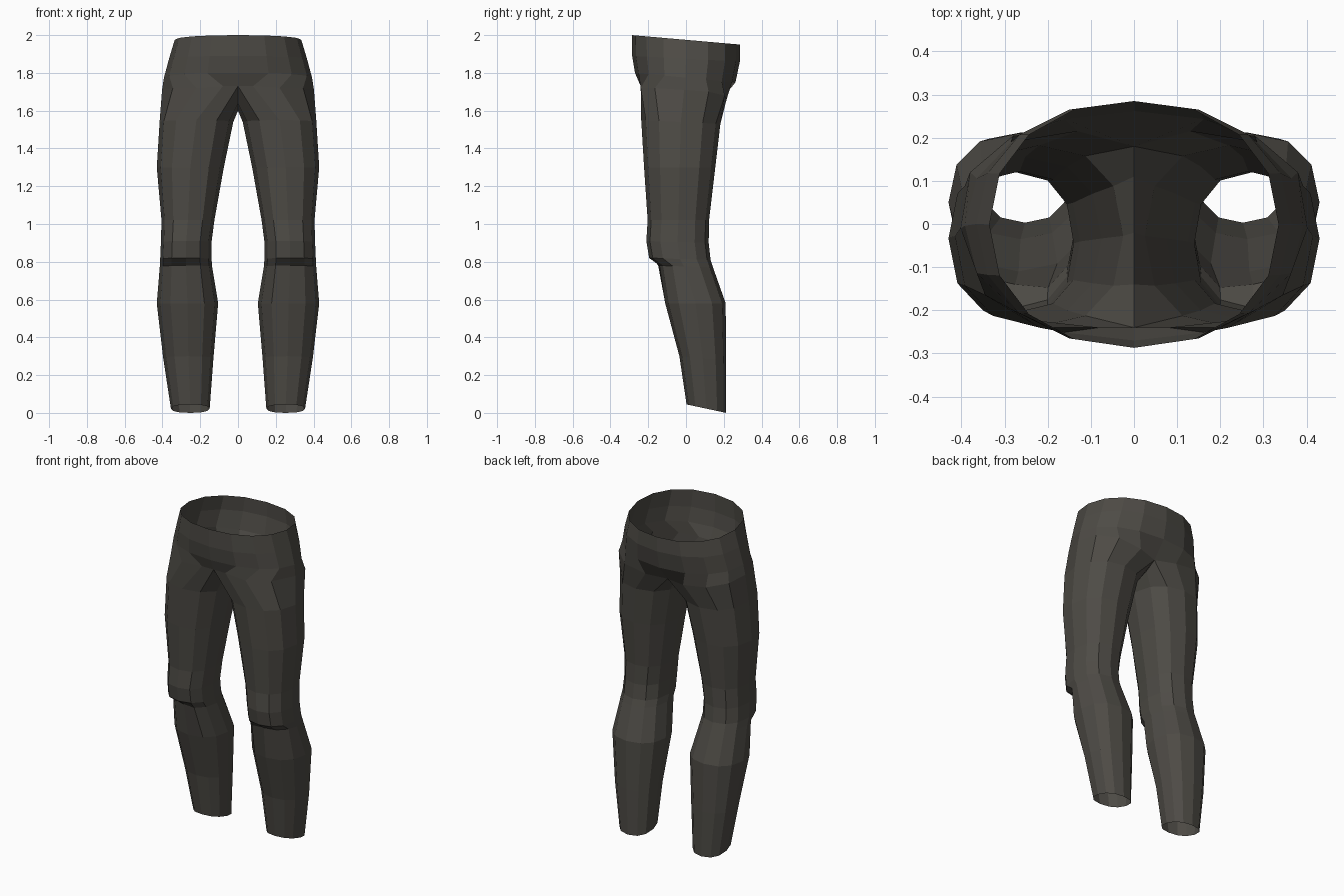
import bpy, bmesh
from math import sin, cos, radians, copysign

if "Cube" in bpy.data.objects:
    bpy.data.objects.remove(bpy.data.objects["Cube"])

OUTER, INNER = 9, 3          # points round the hip side, points along the crotch
N = OUTER + INNER


def sup(v, p):
    return copysign(abs(v) ** p, v)


def oval(x0, x1, y0, y1, zf, zb, angles, p):
    """Rounded section; height runs from zf at the front to zb at the back."""
    cx, cy, rx, ry = (x0 + x1) / 2, (y0 + y1) / 2, (x1 - x0) / 2, (y1 - y0) / 2
    pts = []
    for a in angles:
        s = sup(sin(radians(a)), p)
        pts.append((cx + rx * sup(cos(radians(a)), p), cy + ry * s,
                    zf + (zb - zf) * (s + 1) / 2))
    return pts


def bridge(bm, a, b, closed):
    n = len(a)
    for i in range(n if closed else n - 1):
        j = (i + 1) % n
        bm.faces.new((a[i], a[j], b[j], b[i]))


# Half sections of the waist and hips: half width, front y, back y, front z, back z
hips = [(0.335, -0.287, 0.285, 2.0, 1.95),
        (0.365, -0.285, 0.285, 1.89, 1.86),
        (0.392, -0.270, 0.262, 1.80, 1.75)]
# Line where hips meet leg: front centre, round the hip, back centre, then the crotch
join = [(0, -0.24, 1.73), (0.08, -0.24, 1.73), (0.22, -0.24, 1.72), (0.345, -0.165, 1.72),
        (0.402, -0.01, 1.71), (0.38, 0.12, 1.70), (0.28, 0.205, 1.68), (0.13, 0.215, 1.66),
        (0, 0.18, 1.65), (0, 0.11, 1.61), (0, -0.02, 1.60), (0, -0.14, 1.64)]
# Leg sections: inner x, outer x, front y, back y, front z, back z
legs = [(0.025, 0.415, -0.237, 0.182, 1.55, 1.53),
        (0.075, 0.430, -0.222, 0.155, 1.30, 1.30),
        (0.125, 0.405, -0.203, 0.122, 1.02, 1.02),
        (0.140, 0.408, -0.210, 0.120, 0.91, 0.90),
        (0.140, 0.412, -0.195, 0.130, 0.82, 0.81),
        (0.137, 0.414, -0.165, 0.143, 0.78, 0.77),
        (0.105, 0.430, -0.110, 0.210, 0.58, 0.58),
        (0.130, 0.396, -0.035, 0.212, 0.30, 0.28),
        (0.150, 0.355, 0.003, 0.212, 0.045, 0.0)]

bm = bmesh.new()


def add(pts):
    return [bm.verts.new(p) for p in pts]


# Hip shell
hip_angles = [-90 + 180 * i / (OUTER - 1) for i in range(OUTER)]
rows = []
for w, y0, y1, zf, zb in hips:
    pts = oval(-w, w, y0, y1, zf, zb, hip_angles, 0.92)
    pts[0], pts[-1] = (0, *pts[0][1:]), (0, *pts[-1][1:])
    rows.append(add(pts))
join_row = add(join)
rows.append(join_row[:OUTER])
for a, b in zip(rows, rows[1:]):
    bridge(bm, a, b, False)

# Leg tube
leg_angles = [-120 + 360 * i / N for i in range(N)]
rows = [join_row] + [add(oval(*s, leg_angles, 0.86)) for s in legs]
for a, b in zip(rows, rows[1:]):
    bridge(bm, a, b, True)

# Bent knee: sharpen the front fold under the kneecap
for v in rows[6][1:4]:
    v.co.y += 0.025

bmesh.ops.recalc_face_normals(bm, faces=bm.faces)
waist = bm.faces[:][0] if not hasattr(bm.faces, "ensure_lookup_table") else None
bm.faces.ensure_lookup_table()
if bm.faces[3].normal.x < 0:
    bmesh.ops.reverse_faces(bm, faces=bm.faces)

mesh = bpy.data.meshes.new("trousers")
bm.to_mesh(mesh)
bm.free()
trousers = bpy.data.objects.new("trousers", mesh)
bpy.context.collection.objects.link(trousers)

# Other half
mirror = trousers.modifiers.new("mirror", 'MIRROR')
mirror.use_axis[0] = True
mirror.use_clip = True
mirror.merge_threshold = 0.001

# Dark cloth
cloth = bpy.data.materials.new("dark_cloth")
cloth.diffuse_color = (0.075, 0.07, 0.06, 1)
cloth.use_nodes = True
cloth.node_tree.nodes["Principled BSDF"].inputs["Base Color"].default_value = cloth.diffuse_color
mesh.materials.append(cloth)
